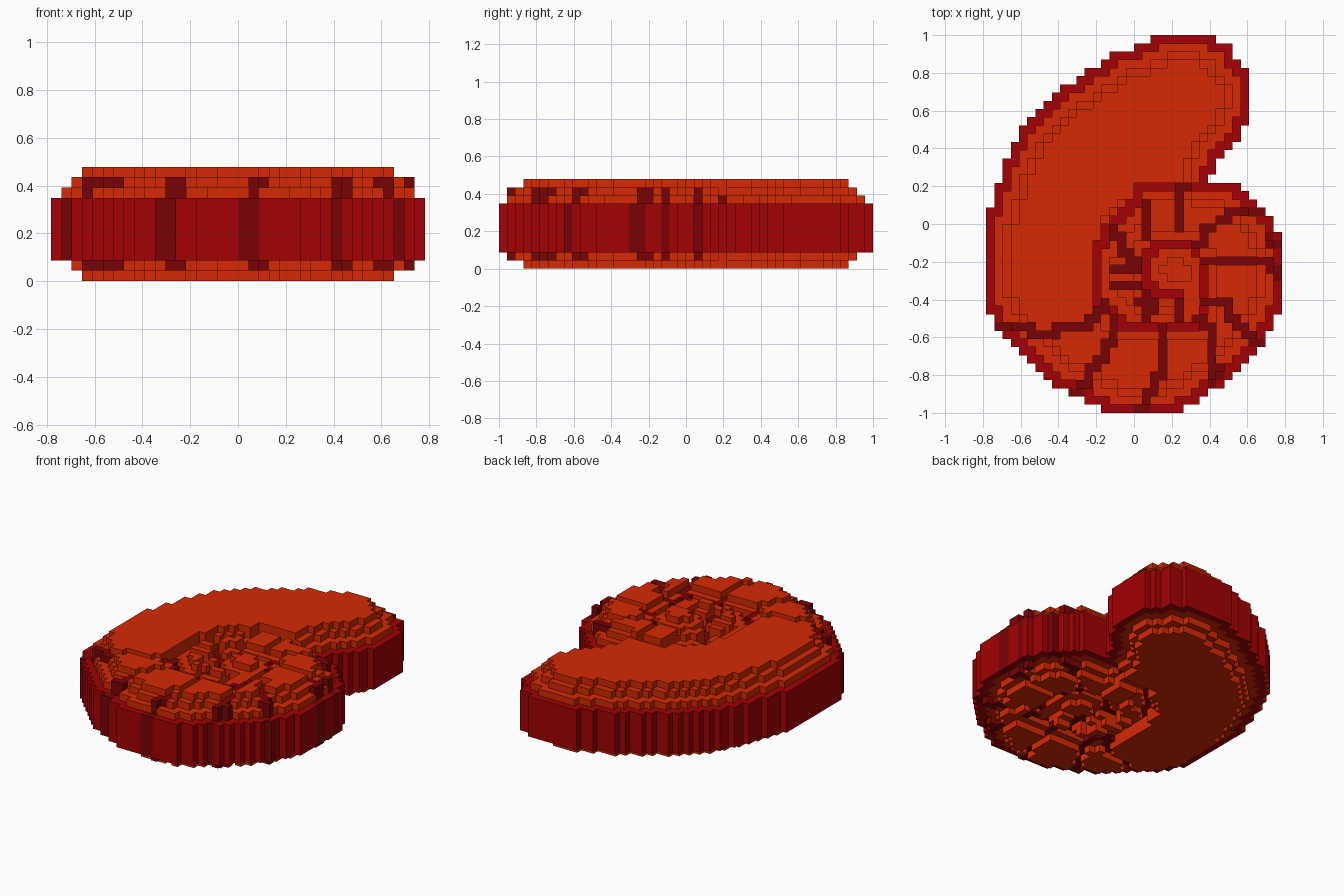
import bpy, math

if "Cube" in bpy.data.objects:
    bpy.data.objects.remove(bpy.data.objects["Cube"])

V = 2 / 46            # cube size
NX, NY = 36, 46       # plan grid

# Outer silhouette of the shell, seen from above
OUTLINE = [(.13, .99), (.43, .99), (.50, .94), (.59, .83), (.61, .80), (.61, .54), (.40, .25), (.39, .22), (.56, .22),
           (.70, .08), (.77, -.04), (.77, -.48), (.70, -.62), (.51, -.83), (.26, -.985), (-.17, -.985),
           (-.46, -.84), (-.66, -.64), (-.77, -.48), (-.77, .05), (-.70, .28), (-.60, .49),
           (-.36, .73), (-.10, .90)]
# Coiled seam between the whorls
SPIRAL = [(.38, .20), (.05, .20), (-.01, .11), (-.06, .03), (-.14, -.01), (-.19, -.16), (-.19, -.40),
          (-.11, -.47), (-.03, -.54), (.33, -.54), (.37, -.46), (.37, -.20), (.29, -.11), (.11, -.11),
          (.06, -.16), (.07, -.30), (.14, -.37), (.24, -.37)]
# Walls between the chambers, outer whorl then inner whorl
OUTER_WALLS = [
    [(-.16, -.42), (-.22, -.49), (-.27, -.54), (-.41, -.55), (-.44, -.59), (-.55, -.58), (-.57, -.54), (-.72, -.54)],
    [(-.11, -.50), (-.11, -.60), (-.16, -.66), (-.17, -.72), (-.23, -.76), (-.24, -.84), (-.28, -.88), (-.32, -.92)],
    [(.15, -.54), (.15, -.78), (.11, -.80), (.11, -.86), (.07, -.89), (.07, -.94), (.02, -.98)],
    [(.33, -.50), (.41, -.57), (.41, -.72), (.45, -.77), (.42, -.80), (.41, -.92)],
    [(.35, -.41), (.50, -.41), (.52, -.52), (.59, -.54), (.61, -.60), (.68, -.64)],
    [(.39, -.19), (.54, -.19), (.56, -.21), (.73, -.21), (.76, -.28)],
    [(.32, -.11), (.37, -.09), (.37, -.02), (.50, .02), (.52, .07), (.67, .07)],
    [(.70, -.07), (.76, -.10)],
]
INNER_WALLS = [
    [(.24, -.02), (.24, .15), (.28, .20)], [(.07, -.05), (.07, .09)],
    [(-.10, -.03), (-.05, -.15), (.03, -.20)], [(-.13, -.24), (0, -.24)],
    [(-.13, -.33), (0, -.33)], [(0, -.42), (.08, -.37)],
    [(.07, -.50), (.13, -.42)], [(.22, -.42), (.22, -.48)],
]


def inside(x, y):
    hit = False
    for (ax, ay), (bx, by) in zip(OUTLINE, OUTLINE[1:] + OUTLINE[:1]):
        if (ay > y) != (by > y) and x < ax + (y - ay) * (bx - ax) / (by - ay):
            hit = not hit
    return hit


def centre(c):
    return (c[0] + .5 - NX / 2) * V, (c[1] + .5 - NY / 2) * V


def draw(paths):
    cells = set()
    for path in paths:
        for (ax, ay), (bx, by) in zip(path, path[1:]):
            for k in range(41):
                t = k / 40
                cells.add((math.floor((ax + (bx - ax) * t) / V + NX / 2),
                           math.floor((ay + (by - ay) * t) / V + NY / 2)))
    return cells & shell


def ring(c, blocked):
    # Number of cube rings between a cell and the nearest blocked cell
    best = 9
    for dx in range(-5, 6):
        for dy in range(-5, 6):
            if blocked((c[0] + dx, c[1] + dy)):
                best = min(best, math.hypot(dx, dy))
    return int(best)


def in_body(x, y):
    # Large open living chamber
    return y > .22 or (x < -.19 and y > -.53) or (x < .05 and y > .17 + .83 * x)


shell = {c for c in ((i, j) for i in range(NX) for j in range(NY)) if inside(*centre(c))}
seam = draw([SPIRAL])
outer_walls, inner_walls = draw(OUTER_WALLS), draw(INNER_WALLS)

# Give every cell a part and a top and bottom level
part, span = {}, {}
for c in shell:
    d = ring(c, lambda p: p not in shell) - 1
    if c in outer_walls:
        part[c], top = "chamber_walls", (8 if d == 0 else 10)
    elif c in inner_walls:
        part[c], top = "chamber_walls", 9
    elif d == 0 or c in seam:
        part[c], top = "rim_and_seam", 8
    elif in_body(*centre(c)):
        part[c], top = "body_chamber", min(8 + d, 11)
    else:
        near = ring(c, lambda p: p in seam)
        part[c], top = "small_chambers", min(8 + d, 9 + near, 11)
    span[c] = (max(0, min(2, 11 - top)), top)

COLOURS = {"orange red": (.67, .022, .001, 1), "crimson": (.37, .0004, .001, 1),
           "dark maroon": (.195, .0006, .0015, 1)}
MATS = {}
for name, col in COLOURS.items():
    MATS[name] = bpy.data.materials.new(name)
    MATS[name].diffuse_color = col


def build(name, colour):
    verts, faces, index = [], [], {}

    def quad(*pts):
        f = []
        for p in pts:
            if p not in index:
                index[p] = len(verts)
                verts.append(((p[0] - NX / 2) * V, (p[1] - NY / 2) * V, p[2] * V))
            f.append(index[p])
        faces.append(f)

    for (i, j) in [c for c in shell if part[c] == name]:
        lo, hi = span[i, j]
        quad((i, j, hi), (i + 1, j, hi), (i + 1, j + 1, hi), (i, j + 1, hi))
        quad((i, j, lo), (i, j + 1, lo), (i + 1, j + 1, lo), (i + 1, j, lo))
        # Side faces only where a neighbour does not cover them
        for n, a, b in (((i, j - 1), (i, j), (i + 1, j)), ((i + 1, j), (i + 1, j), (i + 1, j + 1)),
                        ((i, j + 1), (i + 1, j + 1), (i, j + 1)), ((i - 1, j), (i, j + 1), (i, j))):
            nlo, nhi = span.get(n, (hi, hi))
            for z0, z1 in ((lo, min(nlo, hi)), (max(nhi, lo), hi)):
                if z1 > z0:
                    quad((*a, z0), (*b, z0), (*b, z1), (*a, z1))
    me = bpy.data.meshes.new(name)
    me.from_pydata(verts, [], faces)
    me.materials.append(MATS[colour])
    bpy.context.collection.objects.link(bpy.data.objects.new(name, me))


build("body_chamber", "orange red")
build("small_chambers", "orange red")
build("rim_and_seam", "crimson")
build("chamber_walls", "dark maroon")

for m in bpy.data.materials:
    if m.users and not m.is_grease_pencil:
        m.use_nodes = True
        m.node_tree.nodes["Principled BSDF"].inputs["Base Color"].default_value = m.diffuse_color
